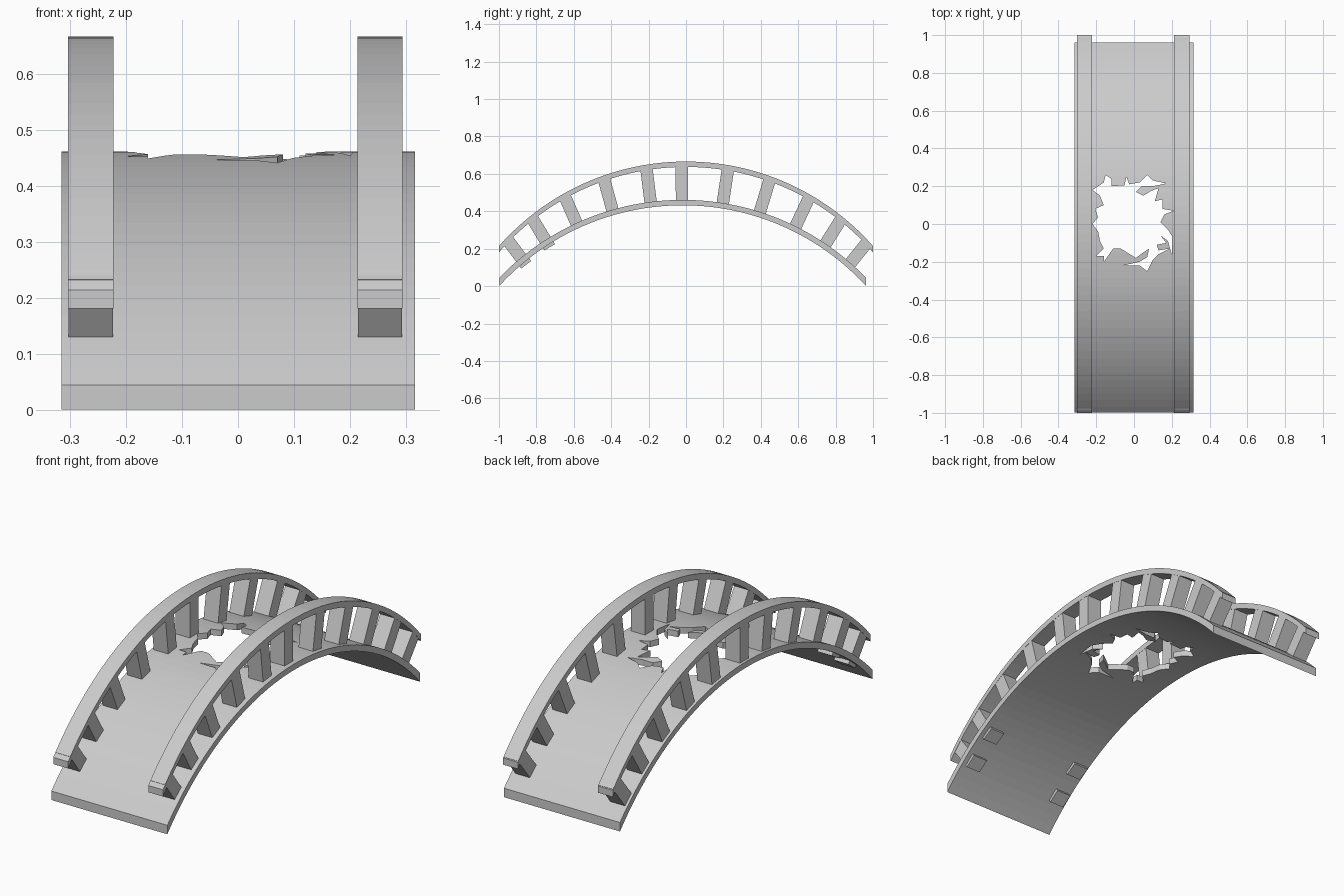
import bpy, bmesh
from math import sin, cos, asin, sqrt
from mathutils import Matrix, Vector

if "Cube" in bpy.data.objects:
    bpy.data.objects.remove(bpy.data.objects["Cube"])


def circle(yc, half, apex, end):
    """Circle through an apex and two equal ends: centre y, centre z, radius, half angle."""
    sag = apex - end
    r = (half * half + sag * sag) / (2 * sag)
    return yc, apex - r, r, asin(half / r)


def arc(c, n=48):
    yc, zc, r, a = c
    return [(yc + r * sin(-a + 2 * a * i / n), zc + r * cos(-a + 2 * a * i / n)) for i in range(n + 1)]


def height(c, y):
    return c[1] + sqrt(c[2] ** 2 - (y - c[0]) ** 2)


def finish(name, bm):
    bmesh.ops.recalc_face_normals(bm, faces=bm.faces)
    me = bpy.data.meshes.new(name)
    bm.to_mesh(me)
    bm.free()
    ob = bpy.data.objects.new(name, me)
    bpy.context.collection.objects.link(ob)
    return ob


def strip(name, outer, inner, x0, x1):
    """Curved band between two arcs, extruded along x."""
    bm = bmesh.new()
    rings = [[bm.verts.new((x, y, z)) for x, (y, z) in ((x0, o), (x1, o), (x1, i), (x0, i))]
             for o, i in zip(arc(outer), arc(inner))]
    for a, b in zip(rings, rings[1:]):
        for k in range(4):
            bm.faces.new((a[k], a[(k + 1) % 4], b[(k + 1) % 4], b[k]))
    bm.faces.new(rings[0])
    bm.faces.new(rings[-1])
    return finish(name, bm)


deck_out = circle(-0.018, 0.98, 0.461, 0.045)
deck_in = circle(-0.018, 0.98, 0.432, 0.001)
rail_out = circle(0, 1.0, 0.666, 0.214)
rail_in = circle(0, 1.0, 0.637, 0.181)

# Arched deck
deck = strip("deck", deck_out, deck_in, -0.315, 0.315)

# Broken hole with cracks, outline in hundredths
hole = [(-22, 18), (-16, 22), (-15, 26), (-12, 24), (-12, 20), (-5, 20.5), (-4, 25), (-2.5, 21),
        (3, 22), (7, 26), (10, 23), (17, 21.5), (10, 20), (4, 20), (1, 17), (5, 15), (9, 17.5),
        (13, 19), (11, 12), (15, 13), (15, 8), (21, 7), (16, 5), (14, 1), (18, -3), (20.5, -7),
        (20, -16), (18, -9), (14, -6), (17, -10), (12, -11), (13, -14), (19, -13), (13, -16),
        (10, -19), (7, -25), (3, -22), (-6, -22), (3, -20), (7, -17.5), (8, -13), (5, -15), (1, -18),
        (-3, -15.5), (-7, -13), (-11, -13), (-16, -20), (-16, -17), (-20, -17), (-16, -13),
        (-18, -9), (-19, -4), (-22, 0), (-19, 3.5), (-20.5, 8), (-16, 10), (-18, 15)]
bm = bmesh.new()
face = bm.faces.new([bm.verts.new((x / 100, y / 100, 0.3)) for x, y in hole])
top = bmesh.ops.extrude_face_region(bm, geom=[face])["geom"]
bmesh.ops.translate(bm, vec=(0, 0, 0.3), verts=[v for v in top if isinstance(v, bmesh.types.BMVert)])
cutter = finish("hole_cutter", bm)
cutter.hide_render = True
mod = deck.modifiers.new("hole", 'BOOLEAN')
mod.operation = 'DIFFERENCE'
mod.solver = 'EXACT'
mod.object = cutter
bpy.context.view_layer.objects.active = deck
bpy.ops.object.modifier_apply(modifier=mod.name)
bpy.data.objects.remove(cutter)

# Handrails and leaning posts on both sides
post_y = [-0.915, -0.785, -0.615, -0.415, -0.2, -0.022, 0.21, 0.42, 0.62, 0.785, 0.92]
for side, x0, x1 in (("left", -0.303, -0.222), ("right", 0.213, 0.293)):
    strip(side + "_handrail", rail_out, rail_in, x0, x1)
    bm = bmesh.new()
    for k, y in enumerate(post_y):
        tilt = asin((y + 0.015) / 1.5)
        low = (height(deck_out, y) + height(deck_in, y)) / 2
        high = (height(rail_out, y) + height(rail_in, y)) / 2
        half = (high - low) / 2 * cos(tilt)
        extra = 0.028 if k < 2 else 0      # first posts poke through the deck
        m = (Matrix.Translation(((x0 + x1) / 2, y, (low + high) / 2))
             @ Matrix.Rotation(-tilt, 4, 'X')
             @ Matrix.Translation((0, 0, -extra / 2))
             @ Matrix.Diagonal((x1 - x0 - 0.002, 0.066, 2 * half + extra, 1)))
        bmesh.ops.create_cube(bm, size=1, matrix=m)
    finish(side + "_posts", bm)
